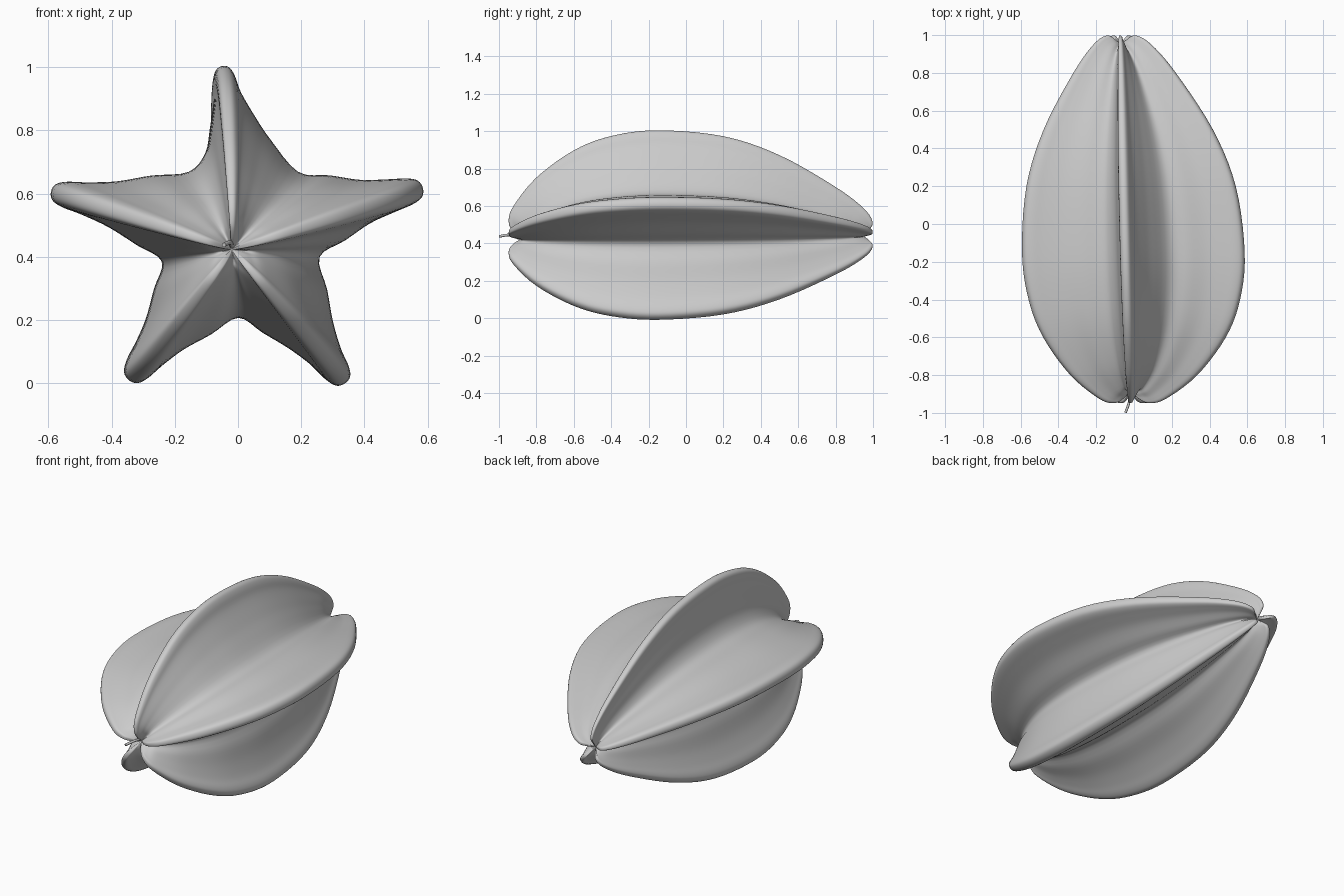
import bpy, bmesh
from mathutils import Vector

cube = bpy.data.objects.get("Cube")
if cube:
    bpy.data.objects.remove(cube, do_unlink=True)


def material(name, rgb):
    mat = bpy.data.materials.new(name)
    mat.use_nodes = True
    mat.diffuse_color = (*rgb, 1)
    mat.node_tree.nodes["Principled BSDF"].inputs["Base Color"].default_value = (*rgb, 1)
    return mat


def spline(points, steps, closed=False):
    """Catmull-Rom curve through points of any dimension."""
    n = len(points)
    pick = (lambda i: points[i % n]) if closed else (lambda i: points[min(max(i, 0), n - 1)])
    out = []
    for i in range(n if closed else n - 1):
        a, b, c, d = (Vector(pick(i + k)) for k in (-1, 0, 1, 2))
        for s in range(steps):
            t = s / steps
            out.append(0.5 * (2 * b + (c - a) * t + (2 * a - 5 * b + 4 * c - d) * t * t
                              + (3 * b - a - 3 * c + d) * t ** 3))
    if not closed:
        out.append(Vector(points[-1]))
    return out


grey = material("soft grey", (0.6, 0.6, 0.6))
centre = Vector((-0.04, 0.43))

# Star cross-section: rib tips with fullness, and the valley after each tip
tips = [(-0.05, 1.005, 0.78), (-0.592, 0.607, 1), (-0.345, 0.01, 1),
        (0.338, 0.0, 1), (0.585, 0.618, 1)]
valleys = [(-0.155, 0.67), (-0.24, 0.385), (0.0, 0.208), (0.257, 0.4), (0.19, 0.67)]
# Rib flank: distance along the rib, share of valley width, fixed half thickness
flank = [(0.25, 0.38, 0), (0.5, 0.25, 0), (0.73, 0, 0.052), (0.89, 0, 0.041), (0.975, 0, 0.026)]

section = []
for i, (x, z, full) in enumerate(tips):
    start, end = Vector(valleys[i - 1]), Vector(valleys[i])
    base, tip = (start + end) / 2, Vector((x, z))
    chord = (end - start).length
    axis = (tip - base).normalized()
    side = Vector((-axis.y, axis.x))
    rib = [(start, 0)]
    for sign, rows in ((-1, flank), (1, flank[::-1])):
        if sign == 1:
            rib.append((tip, 1))
        for t, share, thick in rows:
            half = (share * chord + thick) * full
            rib.append((base.lerp(tip, t) + side * sign * half, t))
    section += [(p.x - centre.x, p.y - centre.y, w) for p, w in rib]
section = spline(section, 4, closed=True)
per_rib = len(section) // 5

# Lengthwise shape: ridge y, valley y, scale of the section
stations = spline([(-0.88, -0.88, 0), (-0.925, -0.885, 0.07), (-0.948, -0.88, 0.16),
                   (-0.925, -0.86, 0.3), (-0.8, -0.75, 0.57), (-0.6, -0.57, 0.82),
                   (-0.4, -0.38, 0.95), (-0.15, -0.15, 1), (0.2, 0.18, 0.94),
                   (0.5, 0.47, 0.76), (0.8, 0.75, 0.46), (0.95, 0.88, 0.26),
                   (0.998, 0.93, 0.13), (0.975, 0.945, 0.05), (0.95, 0.95, 0)], 5)

# Ribbed fruit body
bm = bmesh.new()
rings = []
for ridge_y, valley_y, f in stations[1:-1]:
    f = max(f, 0.004)
    ring = []
    for k, (px, pz, w) in enumerate(section):
        w = min(max(w, 0), 1)
        x, z, _ = tips[k // per_rib]
        axis = (Vector((x, z)) - centre).normalized()
        side = Vector((-axis.y, axis.x))
        p = Vector((px, pz))
        # Ribs keep more of their thickness than their height at the ends
        q = axis * p.dot(axis) * f + side * p.dot(side) * f ** (1 - 0.4 * w)
        y = valley_y + (ridge_y - valley_y) * w
        ring.append(bm.verts.new((centre.x + q.x - 0.028 * (y + 0.15), y, centre.y + q.y + 0.008 * y)))
    rings.append(ring)
count = len(section)
for a, b in zip(rings, rings[1:]):
    for k in range(count):
        j = (k + 1) % count
        bm.faces.new((a[k], a[j], b[j], b[k]))
for ring, y in ((rings[0], -0.88), (rings[-1], 0.95)):
    pole = bm.verts.new((centre.x - 0.028 * (y + 0.15), y, centre.y + 0.008 * y))
    for k in range(count):
        bm.faces.new((ring[k], ring[(k + 1) % count], pole))
bmesh.ops.recalc_face_normals(bm, faces=bm.faces)
mesh = bpy.data.meshes.new("fruit_body")
bm.to_mesh(mesh)
bm.free()
body = bpy.data.objects.new("fruit_body", mesh)
bpy.context.collection.objects.link(body)
mesh.materials.append(grey)
mesh.shade_smooth()

# Thin bent stem
curve = bpy.data.curves.new("stem", "CURVE")
curve.dimensions = "3D"
curve.bevel_depth = 0.007
curve.use_fill_caps = True
path = curve.splines.new("POLY")
points = spline([(-0.02, -0.86, 0.43), (-0.025, -0.94, 0.445), (-0.045, -0.998, 0.437)], 5)
path.points.add(len(points) - 1)
for node, p in zip(path.points, points):
    node.co = (*p, 1)
stem = bpy.data.objects.new("stem", curve)
bpy.context.collection.objects.link(stem)
curve.materials.append(grey)
